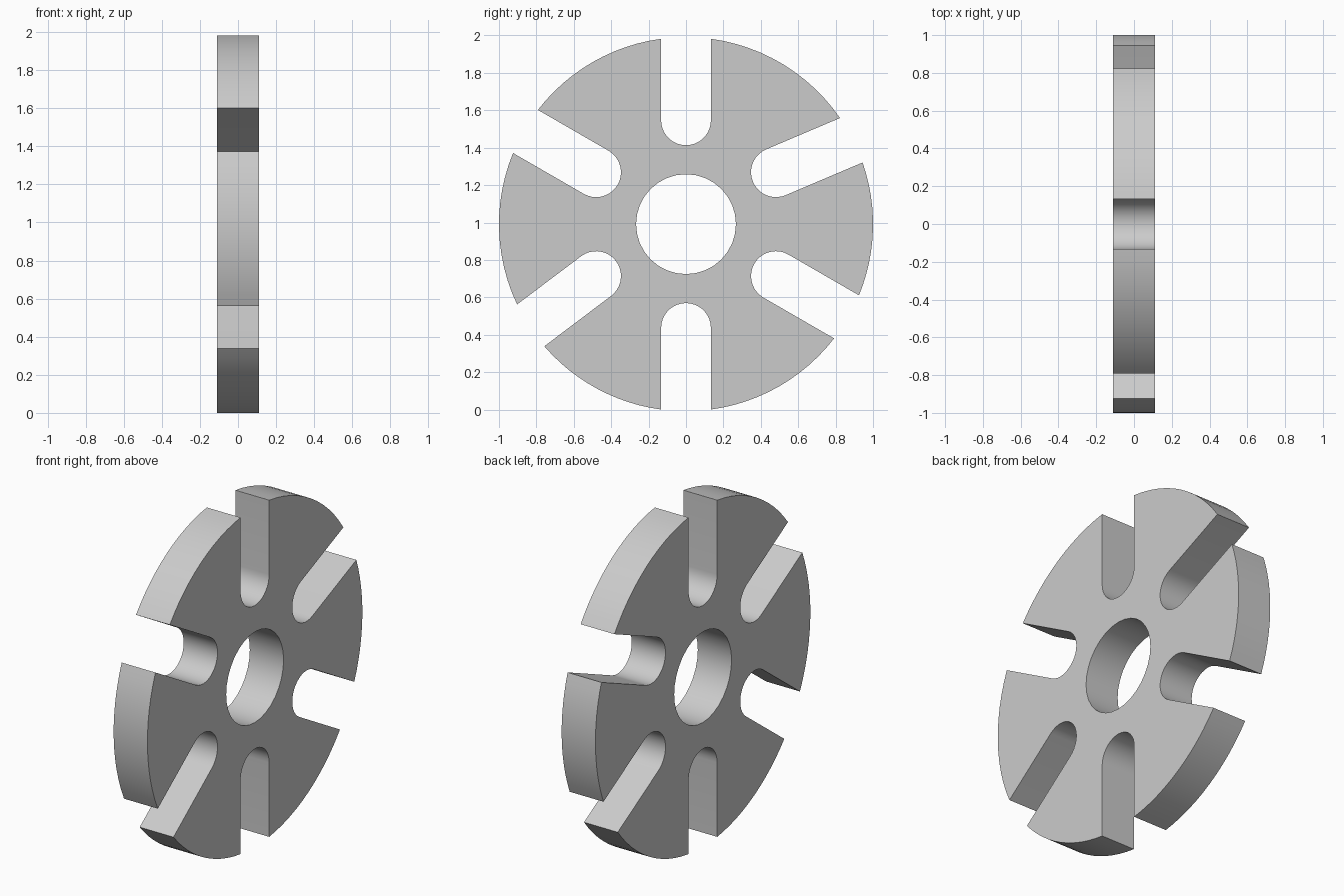
import bpy, bmesh
from math import cos, sin, pi, radians, atan2, sqrt
from mathutils import Vector

if "Cube" in bpy.data.objects:
    bpy.data.objects.remove(bpy.data.objects["Cube"])

HALF_SLOT = 0.133      # slot half width
END_DIST = 0.555       # slot end centre to disc centre
HOLE = 0.267
HALF_THICK = 0.11
CENTRE_Z = sqrt(1 - HALF_SLOT ** 2)

# (angle of slot end centre, direction of slot) in degrees
SLOTS = [(30, 23), (90, 90), (150, 150), (210, 217), (270, 270), (330, 330)]


def polar(r, a):
    return Vector((r * cos(a), r * sin(a)))


def rim_hit(p, d):
    """Where a line from p along d leaves the unit disc."""
    b = p.dot(d)
    return p + d * (-b + sqrt(b * b - p.dot(p) + 1))


def slot_points(place, direction, n=18):
    a = radians(direction)
    c, d = polar(END_DIST, radians(place)), polar(1, a)
    arc = [c + polar(HALF_SLOT, a - pi / 2 - pi * i / n) for i in range(n + 1)]
    return [rim_hit(arc[0], d)] + arc + [rim_hit(arc[-1], d)]


# Outer outline: slots joined by rim arcs
slots = [slot_points(*s) for s in SLOTS]
outline = []
for i, pts in enumerate(slots):
    nxt = slots[(i + 1) % len(slots)][0]
    a0 = atan2(pts[-1].y, pts[-1].x)
    sweep = (atan2(nxt.y, nxt.x) - a0) % (2 * pi)
    outline += pts + [polar(1, a0 + sweep * k / 12) for k in range(1, 12)]
hole = [polar(HOLE, 2 * pi * i / 32) for i in range(32)]

# Fill between outline and hole, then extrude to thickness
bm = bmesh.new()
edges = []
for loop in (outline, hole):
    vs = [bm.verts.new((-HALF_THICK, p.x, p.y + CENTRE_Z)) for p in loop]
    edges += [bm.edges.new((vs[i - 1], vs[i])) for i in range(len(vs))]
bmesh.ops.triangle_fill(bm, edges=edges, use_beauty=True, use_dissolve=False)
ext = bmesh.ops.extrude_face_region(bm, geom=bm.faces[:])
moved = [g for g in ext["geom"] if isinstance(g, bmesh.types.BMVert)]
bmesh.ops.translate(bm, verts=moved, vec=(2 * HALF_THICK, 0, 0))
bmesh.ops.recalc_face_normals(bm, faces=bm.faces[:])

mesh = bpy.data.meshes.new("slotted_disc")
bm.to_mesh(mesh)
bm.free()
disc = bpy.data.objects.new("slotted_disc", mesh)
bpy.context.collection.objects.link(disc)
bpy.context.view_layer.objects.active = disc
disc.select_set(True)
bpy.ops.object.shade_smooth_by_angle(angle=radians(30))
